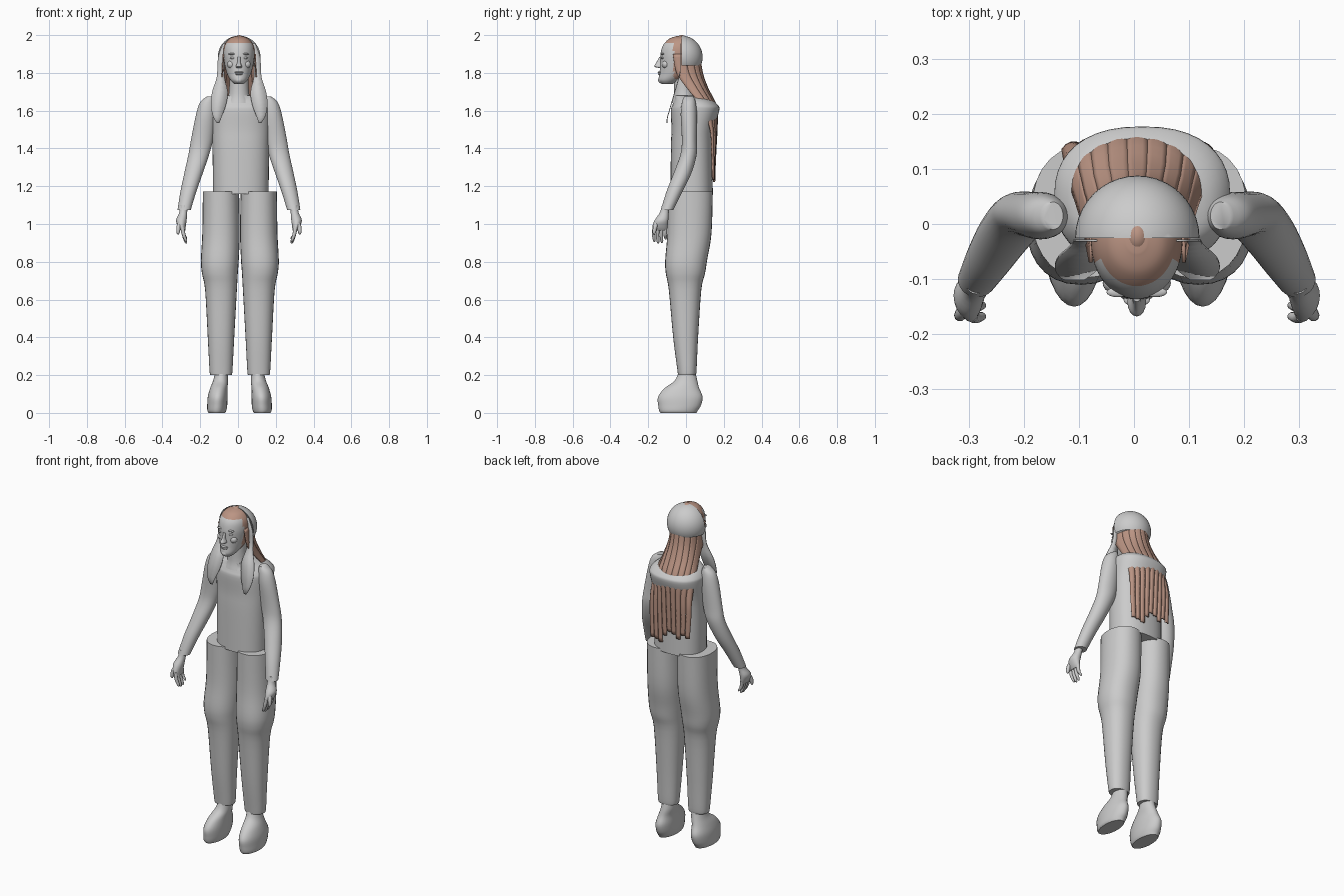
import bpy, bmesh, math, random
from mathutils import Vector

random.seed(4)
if "Cube" in bpy.data.objects:
    bpy.data.objects.remove(bpy.data.objects["Cube"])


def material(name, color):
    m = bpy.data.materials.new(name)
    m.use_nodes = True
    m.diffuse_color = color
    bsdf = m.node_tree.nodes["Principled BSDF"]
    bsdf.inputs["Base Color"].default_value = color
    bsdf.inputs["Roughness"].default_value = 0.8
    return m


GREY = material("plain grey", (0.6, 0.6, 0.6, 1))
BROWN = material("light brown", (0.5, 0.3, 0.23, 1))


def finish(name, bm, *mats, angle=50):
    bmesh.ops.recalc_face_normals(bm, faces=bm.faces)
    mesh = bpy.data.meshes.new(name)
    bm.to_mesh(mesh)
    bm.free()
    ob = bpy.data.objects.new(name, mesh)
    bpy.context.collection.objects.link(ob)
    for m in mats:
        mesh.materials.append(m)
    bpy.ops.object.select_all(action="DESELECT")
    ob.select_set(True)
    bpy.context.view_layer.objects.active = ob
    bpy.ops.object.shade_smooth_by_angle(angle=math.radians(angle))
    return ob


def smooth_rows(rows, steps):
    """Pass a soft curve through the given rows of numbers."""
    out = []
    for i in range(len(rows) - 1):
        p0, p1, p2 = rows[max(i - 1, 0)], rows[i], rows[i + 1]
        p3 = rows[min(i + 2, len(rows) - 1)]
        for k in range(steps):
            t = k / steps
            out.append([b + t / 2 * (c - a + t * (2*a - 5*b + 4*c - d + t * (3*(b - c) + d - a)))
                        for a, b, c, d in zip(p0, p1, p2, p3)])
    return out + [list(rows[-1])]


def loft(name, rows, mats=(GREY,), sides=28, steps=4, power=1.0, cx=0.0, side=1, rule=None):
    """Skin oval rings given as x, y, z, x radius, y radius."""
    bm = bmesh.new()
    rings = []
    for x, y, z, rx, ry in smooth_rows(rows, steps):
        ring = []
        for i in range(sides):
            c, s = math.cos(math.tau * i / sides), math.sin(math.tau * i / sides)
            ring.append(bm.verts.new((cx + side * x + rx * math.copysign(abs(c) ** power, c),
                                      y + ry * math.copysign(abs(s) ** power, s), z)))
        rings.append(ring)
    for a, b in zip(rings, rings[1:]):
        for i in range(sides):
            j = (i + 1) % sides
            bm.faces.new((a[i], a[j], b[j], b[i]))
    bm.faces.new(rings[0])
    bm.faces.new(rings[-1])
    if rule:
        for f in bm.faces:
            f.material_index = int(rule(f.calc_center_median()))
    return finish(name, bm, *mats)


def ellipsoid(name, loc, size, mat=GREY):
    bm = bmesh.new()
    bmesh.ops.create_uvsphere(bm, u_segments=20, v_segments=12, radius=1)
    bmesh.ops.scale(bm, vec=size, verts=bm.verts)
    bmesh.ops.translate(bm, vec=loc, verts=bm.verts)
    return finish(name, bm, mat)


# Shirt body
loft("shirt", [(0, .03, 1.16, .147, .112), (0, .03, 1.4, .15, .11), (0, .035, 1.5, .154, .112),
               (0, .048, 1.6, .16, .128), (0, .048, 1.63, .155, .12), (0, .035, 1.66, .125, .095),
               (0, .005, 1.68, .07, .065)], power=.85, cx=.015, sides=40)

# Neck and head, with the scalp coloured as hair
loft("neck", [(0, -.005, 1.64, .075, .07), (0, -.012, 1.69, .054, .052), (0, -.012, 1.8, .05, .05)], cx=.005)
loft("head", [(0, -.1, 1.742, .025, .03), (0, -.087, 1.762, .045, .058), (0, -.05, 1.8, .065, .09),
              (0, -.04, 1.85, .077, .097), (0, -.035, 1.9, .083, .1), (0, -.032, 1.945, .077, .09),
              (0, -.03, 1.98, .052, .06), (0, -.03, 1.994, .018, .022)],
     (GREY, BROWN), sides=48, steps=6, cx=.005,
     rule=lambda c: c.z > 1.955 or (c.z > 1.77 and c.y > -.065))

# Face details
loft("nose", [(0, -.132, 1.826, .012, .012), (0, -.142, 1.834, .017, .026),
              (0, -.137, 1.855, .009, .02), (0, -.13, 1.885, .008, .011)], sides=16, cx=.005)
ellipsoid("upper_lip", (.005, -.138, 1.803), (.024, .012, .005))
ellipsoid("lower_lip", (.005, -.137, 1.794), (.02, .012, .006))
ellipsoid("chin", (.005, -.122, 1.762), (.024, .026, .02))
for s, label in ((1, "left"), (-1, "right")):
    ellipsoid(label + "_eye", (.005 + s * .033, -.124, 1.879), (.014, .008, .006))
    ellipsoid(label + "_brow", (.005 + s * .034, -.124, 1.9), (.021, .009, .005))
    ellipsoid(label + "_cheek", (.005 + s * .038, -.107, 1.845), (.024, .02, .022))

# Half-dome hair cap, cut off in front and below
bm = bmesh.new()
bmesh.ops.create_uvsphere(bm, u_segments=40, v_segments=24, radius=.113)
bmesh.ops.translate(bm, vec=(.006, -.025, 1.884), verts=bm.verts)
for co, no in (((0, -.025, 0), (0, -1, 0)), ((0, 0, 1.84), (0, 0, -1))):
    bmesh.ops.bisect_plane(bm, geom=bm.verts[:] + bm.edges[:] + bm.faces[:],
                           plane_co=co, plane_no=no, clear_outer=True)
bmesh.ops.holes_fill(bm, edges=[e for e in bm.edges if e.is_boundary])
finish("hair_cap", bm, GREY)
ellipsoid("hair_parting", (.006, -.022, 1.968), (.026, .034, .032), BROWN)

# Long back hair: separate locks of uneven length on one curved curtain
# Each row: height, half width, side edge y, back y
CURTAIN = smooth_rows([(1.9, .088, -.07, .075), (1.8, .092, -.05, .09), (1.72, .103, .005, .118),
                       (1.62, .128, .085, .162), (1.5, .137, .13, .161), (1.38, .137, .138, .156),
                       (1.24, .13, .142, .15)], 4)
LOCKS, COLS = 9, 4
for k in range(LOCKS):
    reach = random.uniform(.75, 1.1)
    bm = bmesh.new()
    grid = []
    for z, hw, yf, yb in CURTAIN:
        low = min(max((1.72 - z) / .2, 0), 1)
        if z < 1.5:
            z = 1.5 - (1.5 - z) * reach
        row = []
        for i in range(COLS + 1):
            u = (k + i / COLS) / LOCKS * 2 - 1
            a = u * math.pi / 2
            x = hw * ((1 - low) * math.sin(a) + low * u)
            y = yf + (yb - yf) * max(math.cos(a), 0) ** .7
            y += low * .006 * math.sin(math.pi * i / COLS)
            row.append(bm.verts.new((.006 + x, y, z)))
        grid.append(row)
    for a, b in zip(grid, grid[1:]):
        for i in range(COLS):
            bm.faces.new((a[i], a[i + 1], b[i + 1], b[i]))
    ob = finish("hair_lock_%d" % (k + 1), bm, BROWN)
    ob.modifiers.new("thickness", "SOLIDIFY").thickness = .007

# Flat front hair panels: outer and inner x per height
PANEL = smooth_rows([(1.955, .085, .06), (1.88, .112, .075), (1.78, .118, .078), (1.7, .143, .06),
                     (1.63, .15, .07), (1.57, .138, .092), (1.535, .118, .104)], 3)
for s, label in ((1, "left"), (-1, "right")):
    bm = bmesh.new()
    pairs = []
    for z, outer, inner in PANEL:
        y = -.032 - .07 * min(max((1.8 - z) / .24, 0), 1)
        pairs.append([bm.verts.new((.006 + s * x, y, z)) for x in (outer, inner)])
    for a, b in zip(pairs, pairs[1:]):
        bm.faces.new((a[0], a[1], b[1], b[0]))
    ob = finish(label + "_front_hair", bm, GREY)
    ob.modifiers.new("thickness", "SOLIDIFY").thickness = .004

# Limbs, built once per side
for s, label in ((1, "left"), (-1, "right")):
    loft(label + "_sleeve", [(.152, .015, 1.675, .018, .025), (.165, .015, 1.645, .04, .036),
                             (.175, .015, 1.58, .052, .043), (.195, .018, 1.45, .058, .04),
                             (.212, .014, 1.37, .055, .043), (.24, -.018, 1.27, .049, .047),
                             (.268, -.062, 1.17, .042, .042), (.29, -.1, 1.075, .035, .033)],
         cx=.005, side=s)
    loft(label + "_hand", [(.292, -.105, 1.1, .02, .022), (.295, -.115, 1.06, .021, .024),
                           (.305, -.13, 1.02, .028, .036), (.302, -.138, .985, .02, .04),
                           (.296, -.138, .965, .013, .036)], cx=.005, side=s, sides=20)
    for i in range(4):
        y = -.168 + i * .02
        tip = (.905, .897, .9, .918)[i]
        loft("%s_finger_%d" % (label, i + 1),
             [(.3, y, .985, .011, .01), (.293, y - .003, .945, .01, .0095),
              (.282, y, tip + .01, .008, .008), (.278, y, tip, .003, .003)],
             cx=.005, side=s, sides=10, steps=3)
    loft(label + "_thumb", [(.3, -.145, 1.03, .012, .012), (.318, -.162, .99, .012, .012),
                            (.322, -.168, .955, .009, .009), (.322, -.168, .945, .003, .003)],
         cx=.005, side=s, sides=10, steps=3)
    loft(label + "_trouser_leg", [(.1, .022, 1.172, .096, .12), (.1, .018, .95, .099, .117),
                                  (.106, .001, .81, .1, .111), (.106, -.003, .74, .095, .104),
                                  (.1, -.005, .65, .084, .086), (.1, -.002, .4, .07, .066),
                                  (.1, .005, .23, .061, .051), (.1, .005, .2, .057, .047)],
         cx=.01, side=s, power=.9)
    loft(label + "_shoe", [(.095, .005, .215, .034, .045), (.1, 0, .17, .04, .06),
                           (.11, -.022, .13, .046, .092), (.116, -.03, .085, .052, .118),
                           (.118, -.034, .04, .053, .113), (.12, -.04, .012, .05, .102),
                           (.12, -.04, 0, .044, .095)], cx=.008, side=s)
